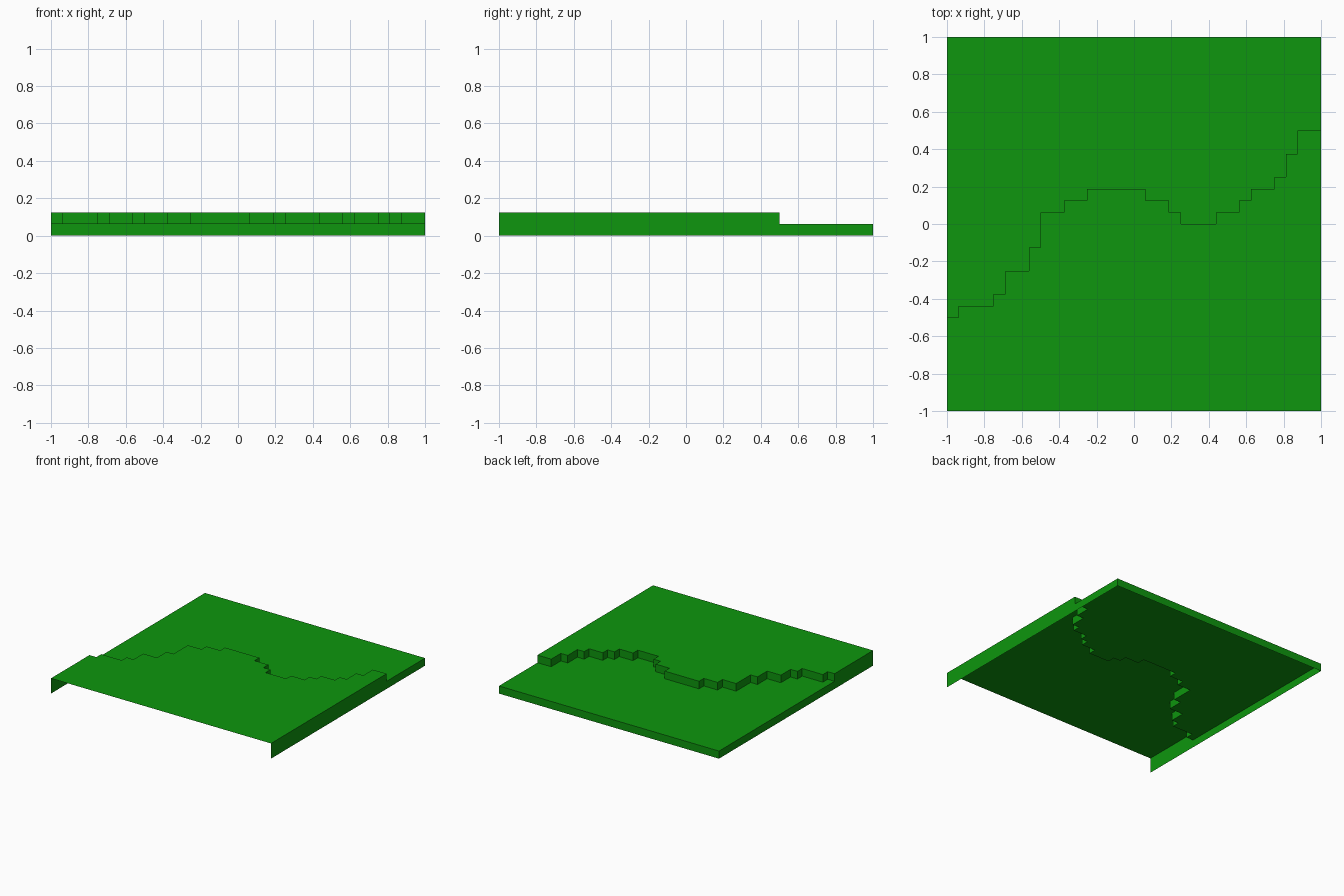
import bpy

if "Cube" in bpy.data.objects:
    bpy.data.objects.remove(bpy.data.objects["Cube"])

HIGH, LOW = 0.125, 0.0625
U = 1 / 16  # terrain grid step

green = bpy.data.materials.new("grass green")
green.diffuse_color = (0.0044, 0.305, 0.0044, 1)
green.use_nodes = True
green.node_tree.nodes["Principled BSDF"].inputs["Base Color"].default_value = green.diffuse_color

# Cliff line as (right end of step, y), in grid units
steps = [(-15, -8), (-12, -7), (-11, -6), (-9, -4), (-8, -2), (-6, 1), (-4, 2), (1, 3),
         (3, 2), (4, 1), (7, 0), (9, 1), (10, 2), (12, 3), (13, 4), (14, 6), (16, 8)]
line, left = [], -16
for right, y in steps:
    line += [(left * U, y * U), (right * U, y * U)]
    left = right


def make(name, polygons):
    """One object from a list of polygons, each a list of points."""
    verts, faces = [], []
    for poly in polygons:
        faces.append(range(len(verts), len(verts) + len(poly)))
        verts += poly
    mesh = bpy.data.meshes.new(name)
    mesh.from_pydata(verts, [], [tuple(f) for f in faces])
    mesh.materials.append(green)
    obj = bpy.data.objects.new(name, mesh)
    bpy.context.collection.objects.link(obj)


def wall(a, b, z0, z1):
    """Upright rectangle facing right of the direction a to b."""
    return [(*a, z0), (*b, z0), (*b, z1), (*a, z1)]


# Flat ground on both sides of the cliff, one strip per step
runs = list(zip(line[::2], line[1::2]))
make("upper_ground", [[(a[0], -1, HIGH), (b[0], -1, HIGH), (*b, HIGH), (*a, HIGH)] for a, b in runs])
make("lower_ground", [[(*a, LOW), (*b, LOW), (b[0], 1, LOW), (a[0], 1, LOW)] for a, b in runs])

# Stepped cliff facing the back
make("cliff", [wall(b, a, LOW, HIGH) for a, b in zip(line, line[1:])])

# Outer walls; the front and the bottom are open
y_left, y_right = line[0][1], line[-1][1]
make("left_wall", [wall((-1, y_left), (-1, -1), 0, HIGH), wall((-1, 1), (-1, y_left), 0, LOW)])
make("right_wall", [wall((1, -1), (1, y_right), 0, HIGH), wall((1, y_right), (1, 1), 0, LOW)])
make("back_wall", [wall((1, 1), (-1, 1), 0, LOW)])
